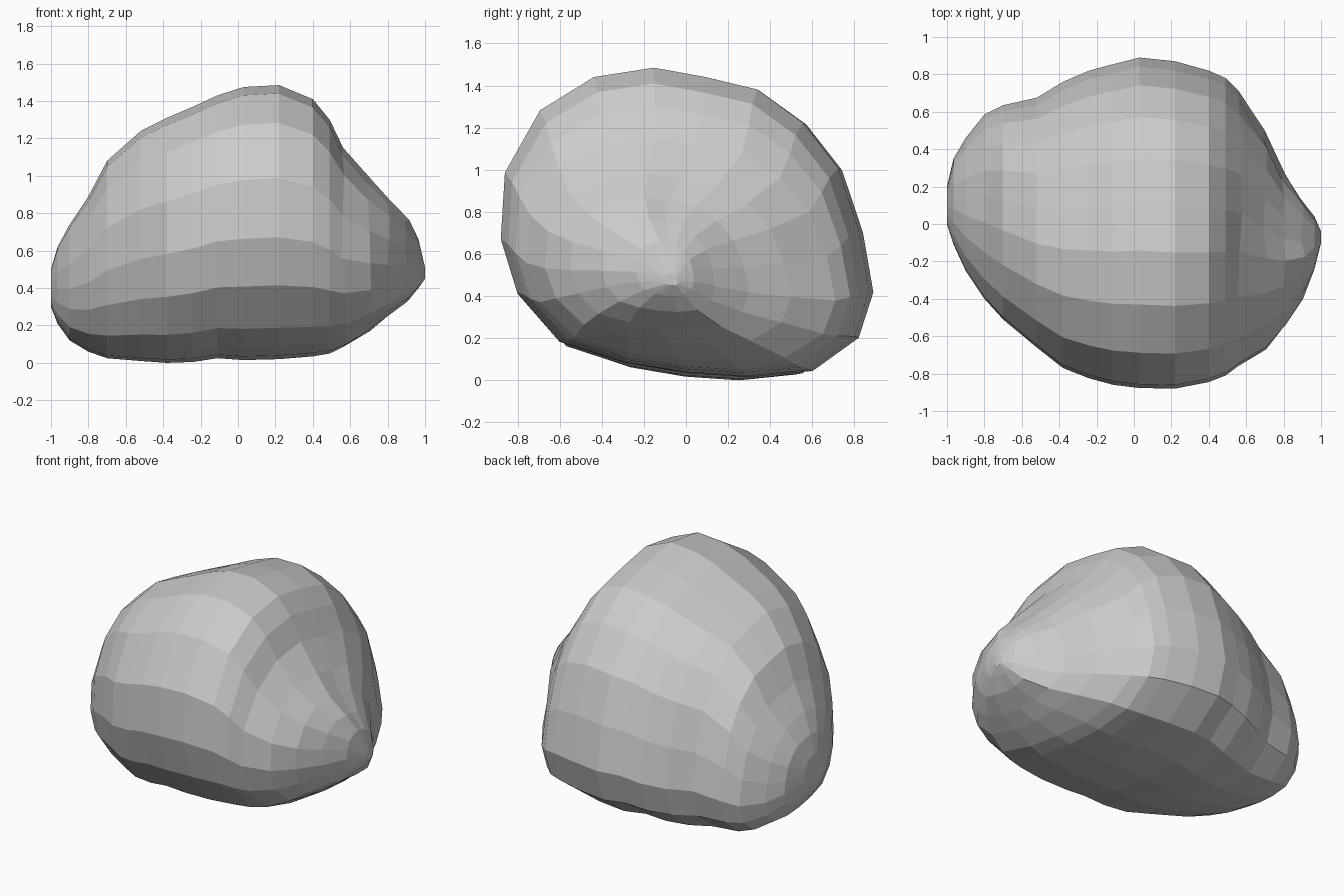
import bpy, bmesh, random

random.seed(4)

# Cross-section outline (y, z) at the widest part of the boulder
SECTION = [(-.15, 1.485), (-.44, 1.44), (-.70, 1.28), (-.87, .98), (-.89, .66),
           (-.81, .40), (-.61, .17), (-.30, .07), (0, .02), (.30, 0), (.60, .03),
           (.82, .19), (.89, .41), (.84, .70), (.74, 1.0), (.57, 1.22),
           (.35, 1.38), (.10, 1.44)]

# Stations along the length: x, y min, y max, z min, z max
STATIONS = [(-1.0, 0, .20, .30, .50), (-.965, -.11, .35, .21, .62),
            (-.90, -.25, .46, .12, .74), (-.80, -.40, .585, .06, .89),
            (-.70, -.51, .635, .025, 1.08), (-.52, -.66, .675, .01, 1.24),
            (-.38, -.77, .76, 0, 1.31), (-.24, -.825, .82, .005, 1.37),
            (-.11, -.86, .855, .025, 1.43), (.03, -.877, .89, .015, 1.475),
            (.22, -.88, .87, .02, 1.485), (.40, -.845, .82, .035, 1.41),
            (.49, -.81, .78, .05, 1.30), (.57, -.76, .71, .085, 1.15),
            (.70, -.67, .50, .17, .985), (.80, -.55, .30, .245, .87),
            (.90, -.40, .14, .325, .765), (.965, -.24, .04, .40, .66),
            (1.0, -.10, -.04, .45, .51)]


def ring(bm, x, y0, y1, z0, z1):
    verts = []
    for y, z in SECTION:
        u, v = (y + .89) / 1.78, z / 1.485
        # Slight dents on the hollowed right side
        j = random.uniform(-.015, .015) if .55 < x < .95 else 0
        verts.append(bm.verts.new((x + j, y0 + u * (y1 - y0), z0 + v * (z1 - z0))))
    return verts


# Boulder: loft through the stations with a small closing face at each end
bm = bmesh.new()
rings = [ring(bm, *s) for s in STATIONS]
n = len(SECTION)
for a, b in zip(rings, rings[1:]):
    for i in range(n):
        k = (i + 1) % n
        bm.faces.new((a[i], a[k], b[k], b[i]))
bm.faces.new(rings[0])
bm.faces.new(rings[-1])
bmesh.ops.recalc_face_normals(bm, faces=bm.faces)

mesh = bpy.data.meshes.new("boulder")
bm.to_mesh(mesh)
bm.free()
boulder = bpy.data.objects.new("boulder", mesh)
bpy.context.collection.objects.link(boulder)
